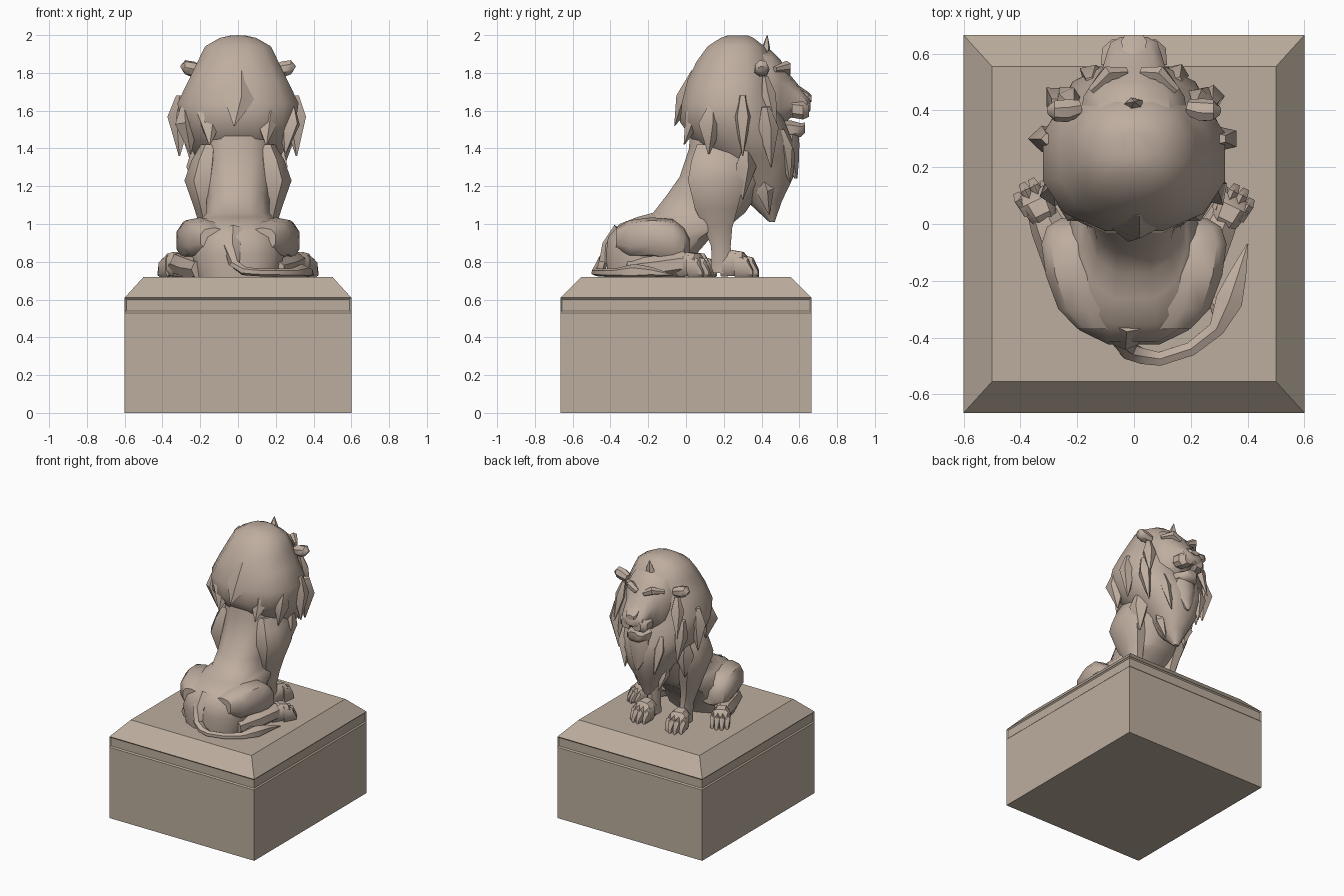
import bpy, bmesh, math
from mathutils import Matrix, Vector


def stone(name, col):
    m = bpy.data.materials.new(name)
    m.diffuse_color = (*col, 1)
    return m


LION = stone("carved_stone", (0.52, 0.42, 0.35))
BASE = stone("plinth_stone", (0.50, 0.42, 0.34))


def finish(name, bm, mat=LION, angle=40):
    bmesh.ops.recalc_face_normals(bm, faces=bm.faces)
    me = bpy.data.meshes.new(name)
    bm.to_mesh(me)
    bm.free()
    ob = bpy.data.objects.new(name, me)
    bpy.context.collection.objects.link(ob)
    me.materials.append(mat)
    if angle:
        bpy.ops.object.select_all(action='DESELECT')
        ob.select_set(True)
        bpy.context.view_layer.objects.active = ob
        bpy.ops.object.shade_smooth_by_angle(angle=math.radians(angle))
    return ob


def skin_rings(bm, rings):
    rows = [[bm.verts.new(p) for p in r] for r in rings]
    n = len(rows[0])
    for a, b in zip(rows, rows[1:]):
        for i in range(n):
            bm.faces.new((a[i], a[(i + 1) % n], b[(i + 1) % n], b[i]))
    bm.faces.new(rows[0])
    bm.faces.new(rows[-1])


def unit_ring(n, p):
    out = []
    for i in range(n):
        t = 2 * math.pi * (i + 0.5) / n
        c, s = math.cos(t), math.sin(t)
        out.append((math.copysign(abs(c) ** p, c), math.copysign(abs(s) ** p, s)))
    return out


def add_z(bm, secs, n=12, p=0.85, side=1):
    """Stacked sections: z, x centre, half width, y back, y front."""
    skin_rings(bm, [[(side * (x + w * c), (y0 + y1) / 2 + (y1 - y0) / 2 * s, z)
                     for c, s in unit_ring(n, p)] for z, x, w, y0, y1 in secs])


def add_y(bm, secs, n=10, p=0.8, side=1, mat=Matrix()):
    """Sections front to back: y, x centre, half width, z low, z high."""
    skin_rings(bm, [[mat @ Vector((side * (x + w * c), y, (z0 + z1) / 2 + (z1 - z0) / 2 * s))
                     for c, s in unit_ring(n, p)] for y, x, w, z0, z1 in secs])


def add_tube(bm, pts, n=6, flat=1.0):
    """Tube through (x, y, z, radius) points."""
    rings = []
    P = [Vector(q[:3]) for q in pts]
    for i, q in enumerate(pts):
        d = (P[min(i + 1, len(P) - 1)] - P[max(i - 1, 0)]).normalized()
        u = d.cross(Vector((0, 0, 1)))
        u = u.normalized() if u.length > 0.05 else Vector((1, 0, 0))
        v = u.cross(d)
        rings.append([P[i] + q[3] * (u * c + v * s * flat) for c, s in unit_ring(n, 1)])
    skin_rings(bm, rings)


# plinth: block with bevelled cap and a recessed band
bm = bmesh.new()
skin_rings(bm, [[(sx * w, sy * d, z) for sx, sy in ((-1, -1), (1, -1), (1, 1), (-1, 1))]
                for z, w, d in ((0, .6, .665), (.53, .6, .665), (.61, .6, .665), (.72, .5, .555))])
bmesh.ops.recalc_face_normals(bm, faces=bm.faces)
band = [f for f in bm.faces if abs(f.calc_center_median().z - .57) < .01]
bmesh.ops.inset_individual(bm, faces=band, thickness=.012, depth=-.008)
finish("plinth", bm, BASE, 0)

# torso, seated and leaning forward
bm = bmesh.new()
add_z(bm, [(.72, 0, .22, -.42, .00), (.84, 0, .25, -.43, .06), (.93, 0, .24, -.42, .14),
           (1.0, 0, .22, -.36, .25), (1.035, 0, .19, -.27, .29), (1.06, 0, .17, -.18, .32),
           (1.15, 0, .17, -.11, .38), (1.25, 0, .19, -.04, .45), (1.4, 0, .20, .01, .48),
           (1.6, 0, .19, .02, .45)], 12, .75)
finish("torso", bm)

# mane mass
bm = bmesh.new()
add_z(bm, [(1.01, 0, .02, .44, .47), (1.12, 0, .09, .32, .51), (1.24, 0, .16, .22, .57),
           (1.36, 0, .23, .10, .585), (1.44, 0, .29, .03, .57), (1.54, 0, .315, -.04, .53),
           (1.64, 0, .33, -.03, .50), (1.76, 0, .27, .0, .48), (1.86, 0, .22, .05, .46),
           (1.94, 0, .18, .11, .42), (1.985, 0, .10, .18, .36), (1.998, 0, .04, .22, .33)], 12, .85)
finish("mane", bm)

# pointed locks hanging from the mane edge
bm = bmesh.new()
locks = [(.30, .30, 1.68, .31, .30, 1.36, .07), (.28, .14, 1.62, .25, .12, 1.37, .08),
         (.27, .42, 1.62, .24, .45, 1.30, .07), (.22, .32, 1.40, .20, .30, 1.13, .07),
         (.15, .08, 1.66, .15, -.01, 1.42, .08), (.15, .50, 1.50, .12, .55, 1.22, .06),
         (.12, .40, 1.25, .08, .44, 1.05, .06), (.22, .42, 1.78, .26, .48, 1.50, .05)]
for s in (1, -1):
    for x, y, z, tx, ty, tz, r in locks:
        add_tube(bm, [(s * x, y, z, r * .4), (s * (x * .65 + tx * .35), y * .65 + ty * .35, z * .65 + tz * .35, r),
                      (s * tx, ty, tz, .004)], 5, .7)
add_tube(bm, [(0, .06, 1.80, .06), (0, .0, 1.66, .09), (-.02, -.06, 1.52, .004)], 5, .6)
add_tube(bm, [(0, .41, 1.88, .05), (0, .425, 1.94, .03), (0, .43, 2.0, .003)], 5, .7)
finish("mane_locks", bm)

# head: skull and muzzle, jaw, beard
bm = bmesh.new()
add_y(bm, [(.36, 0, .20, 1.50, 1.94), (.45, 0, .185, 1.48, 1.92), (.50, 0, .15, 1.50, 1.87),
           (.55, 0, .115, 1.56, 1.79), (.60, 0, .10, 1.575, 1.73), (.64, 0, .085, 1.58, 1.68),
           (.658, 0, .05, 1.60, 1.66)], 10)
finish("head", bm)
bm = bmesh.new()
add_y(bm, [(.46, 0, .11, 1.44, 1.56), (.56, 0, .085, 1.45, 1.55), (.61, 0, .065, 1.46, 1.535),
           (.63, 0, .04, 1.48, 1.54)], 8)
finish("jaw", bm)
bm = bmesh.new()
add_z(bm, [(1.24, 0, .01, .575, .59), (1.32, 0, .06, .50, .60), (1.42, 0, .09, .46, .605),
           (1.50, 0, .08, .46, .60)], 8)
finish("beard", bm)
bm = bmesh.new()
add_y(bm, [(.58, 0, .04, 1.66, 1.745), (.645, 0, .05, 1.645, 1.70), (.665, 0, .035, 1.645, 1.68)], 6)
finish("nose", bm)

# brows, whisker pads and ears
for s, side in ((1, "right"), (-1, "left")):
    bm = bmesh.new()
    add_tube(bm, [(s * .03, .535, 1.80, .02), (s * .09, .53, 1.835, .03), (s * .15, .47, 1.82, .015)], 6)
    finish(side + "_brow", bm)
    bm = bmesh.new()
    add_y(bm, [(.56, .065, .055, 1.56, 1.66), (.62, .06, .055, 1.55, 1.655), (.65, .045, .035, 1.565, 1.64)], 8, side=s)
    finish(side + "_whisker_pad", bm)
    bm = bmesh.new()
    add_tube(bm, [(s * .19, .41, 1.81, .03), (s * .24, .40, 1.82, .042), (s * .28, .40, 1.83, .038),
                  (s * .298, .40, 1.82, .018)], 7)
    finish(side + "_ear", bm)


def paw(name, x, y, yaw, scale=1.0):
    """Paw with heel at (x, y), pointing along +y before the yaw."""
    bm = bmesh.new()
    m = Matrix.Translation((x, y, .72)) @ Matrix.Rotation(yaw, 4, 'Z') @ Matrix.Scale(scale, 4)
    add_y(bm, [(-.03, 0, .04, 0, .10), (.03, 0, .06, 0, .15), (.09, 0, .072, 0, .14),
               (.13, 0, .065, 0, .09)], 8, .7, 1, m)
    for t, reach in ((-.052, .15), (-.018, .175), (.018, .175), (.052, .15)):
        add_y(bm, [(.05, t, .018, 0, .13), (reach - .03, t * 1.1, .023, 0, .105),
                   (reach, t * 1.1, .014, 0, .04)], 6, .8, 1, m)
    finish(name, bm)


for s, side in ((1, "right"), (-1, "left")):
    # shoulder and front leg
    bm = bmesh.new()
    add_z(bm, [(.74, .13, .045, .13, .26), (.88, .135, .043, .13, .24), (.98, .15, .055, .09, .25),
               (1.08, .165, .07, .04, .28), (1.23, .19, .10, .0, .32), (1.34, .17, .08, .02, .32),
               (1.42, .15, .05, .05, .28)], 8, .85, s)
    finish(side + "_front_leg", bm)
    paw(side + "_front_paw", s * .135, .215, -s * .1, .97)
    # thigh, folded with the knee forward
    bm = bmesh.new()
    add_y(bm, [(-.37, .13, .07, .86, .98), (-.30, .17, .10, .82, 1.02), (-.18, .20, .115, .82, 1.035),
               (-.07, .215, .115, .80, 1.025), (-.01, .21, .10, .80, .98), (.02, .20, .06, .82, .92)],
          10, .75, s)
    finish(side + "_thigh", bm)
    # lower hind leg resting on the plinth
    bm = bmesh.new()
    add_tube(bm, [(s * .20, -.30, .76, .05), (s * .25, -.15, .77, .065), (s * .30, -.01, .79, .065),
                  (s * .33, .06, .77, .05)], 7)
    finish(side + "_hind_leg", bm)
    paw(side + "_hind_paw", s * .31, -.01 if s > 0 else .01, -s * .45, .9)

# tail curling round to the right, ending in a tuft
bm = bmesh.new()
add_tube(bm, [(-.02, -.34, .96, .07), (-.03, -.41, .88, .05), (-.02, -.445, .79, .035),
              (.03, -.465, .752, .032), (.09, -.475, .745, .028), (.20, -.44, .742, .028),
              (.29, -.37, .742, .032), (.335, -.27, .748, .055), (.365, -.18, .745, .035),
              (.40, -.07, .73, .003)], 6, .75)
add_tube(bm, [(.31, -.34, .74, .025), (.285, -.28, .74, .02), (.245, -.22, .73, .003)], 5, .7)
finish("tail", bm)
